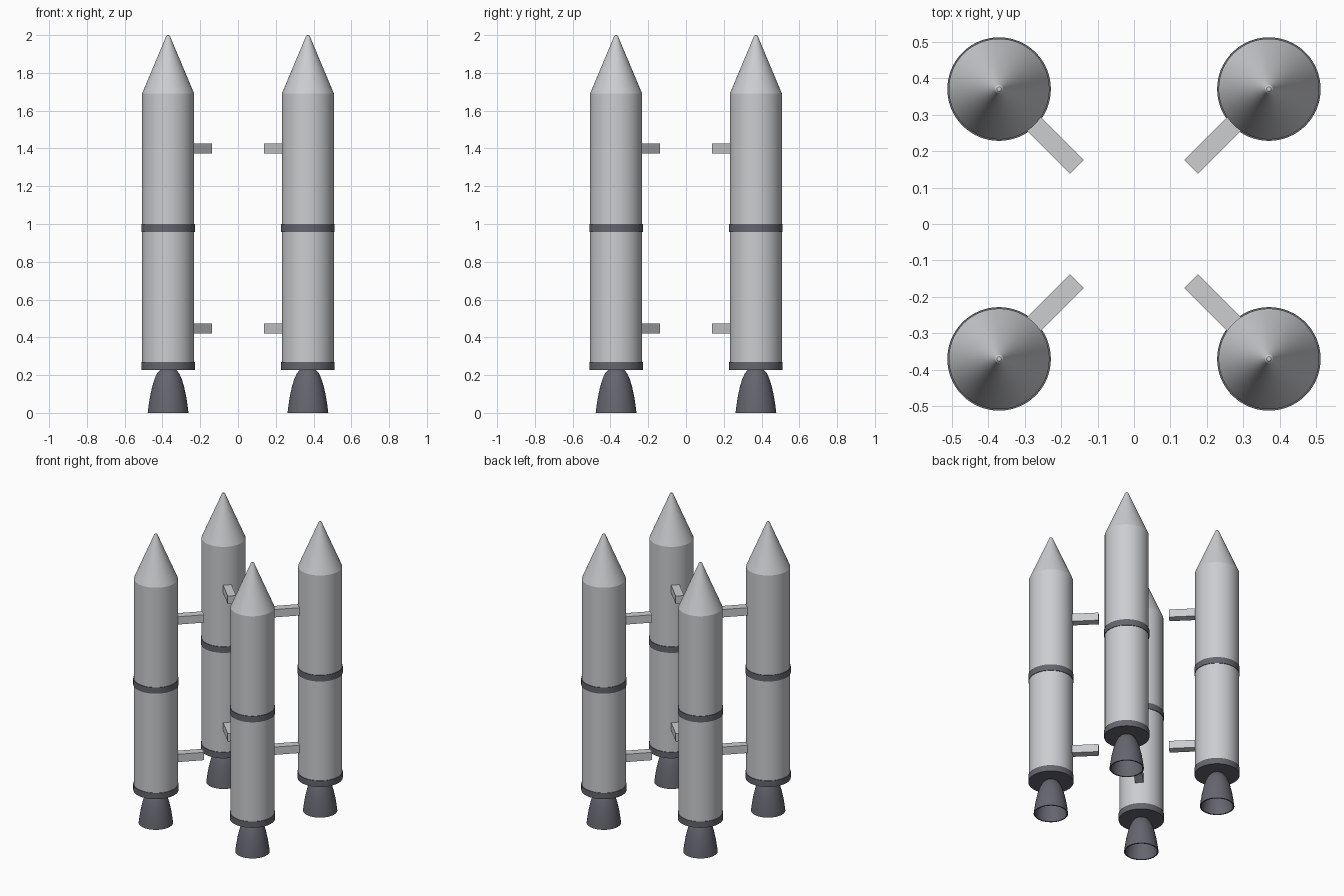
import bpy, math
from mathutils import Matrix, Vector

cube = bpy.data.objects.get("Cube")
if cube:
    bpy.data.objects.remove(cube, do_unlink=True)


def material(name, rgb):
    m = bpy.data.materials.new(name)
    m.use_nodes = True
    m.diffuse_color = (*rgb, 1)
    m.node_tree.nodes["Principled BSDF"].inputs["Base Color"].default_value = (*rgb, 1)
    return m


light_grey = material("light_grey", (0.60, 0.61, 0.63))
dark_grey = material("dark_grey", (0.13, 0.13, 0.16))
SIDES = 64
OFFSET = 0.37


def lathe(name, profile, mat, centre):
    """Spin a (radius, z) profile round the vertical axis; zero radius closes it."""
    verts, rings = [], []
    for r, z in profile:
        n = SIDES if r > 0 else 1
        rings.append([len(verts) + i for i in range(n)])
        for i in range(n):
            a = math.tau * i / SIDES
            verts.append((r * math.cos(a), r * math.sin(a), z))
    faces = []
    for low, high in zip(rings, rings[1:]):
        for i in range(SIDES):
            j = (i + 1) % SIDES
            if len(low) == 1:
                faces.append((low[0], high[j], high[i]))
            elif len(high) == 1:
                faces.append((low[i], low[j], high[0]))
            else:
                faces.append((low[i], low[j], high[j], high[i]))
    mesh = bpy.data.meshes.new(name)
    mesh.from_pydata(verts, [], faces)
    mesh.materials.append(mat)
    ob = bpy.data.objects.new(name, mesh)
    ob.location = centre
    bpy.context.collection.objects.link(ob)
    bpy.ops.object.select_all(action='DESELECT')
    ob.select_set(True)
    bpy.context.view_layer.objects.active = ob
    bpy.ops.object.shade_smooth_by_angle(angle=math.radians(20))
    return ob


def strut(name, sx, sy, z):
    """Square bar pointing from the booster towards the middle of the cluster."""
    inward = Vector((-sx, -sy, 0)).normalized()
    bpy.ops.mesh.primitive_cube_add(size=1)
    ob = bpy.context.object
    ob.name = name
    ob.data.transform(Matrix.Diagonal((0.2, 0.053, 0.054, 1)))
    ob.rotation_euler.z = math.atan2(inward.y, inward.x)
    ob.location = Vector((sx * OFFSET, sy * OFFSET, z)) + inward * 0.202
    ob.data.materials.append(light_grey)


# Profiles shared by all boosters
body = [(0, 0.24), (0.138, 0.24), (0.138, 1.69), (0, 1.69)]
nose = [(0, 1.69), (0.138, 1.69), (0.014, 1.985), (0.011, 1.994), (0.006, 1.999), (0, 2.0)]
outer = [(0.108, 0), (0.103, 0.04), (0.095, 0.09), (0.084, 0.14), (0.072, 0.18), (0.058, 0.21), (0.045, 0.225), (0.038, 0.23)]
wall = 0.008
bell = [(0, 0.21)] + [(r - wall, z) for r, z in reversed(outer[:-2])] + outer


def band(z):
    return [(0, z), (0.142, z), (0.142, z + 0.042), (0, z + 0.042)]


for sx, side in ((1, "left"), (-1, "right")):
    for sy, end in ((-1, "front"), (1, "back")):
        tag = f"{end}_{side}"
        centre = (sx * OFFSET, sy * OFFSET, 0)
        lathe(f"{tag}_booster_body", body, light_grey, centre)
        lathe(f"{tag}_nose_cone", nose, light_grey, centre)
        lathe(f"{tag}_base_band", band(0.228), dark_grey, centre)
        lathe(f"{tag}_middle_band", band(0.958), dark_grey, centre)
        lathe(f"{tag}_engine_bell", bell, dark_grey, centre)
        strut(f"{tag}_lower_strut", sx, sy, 0.447)
        strut(f"{tag}_upper_strut", sx, sy, 1.399)
